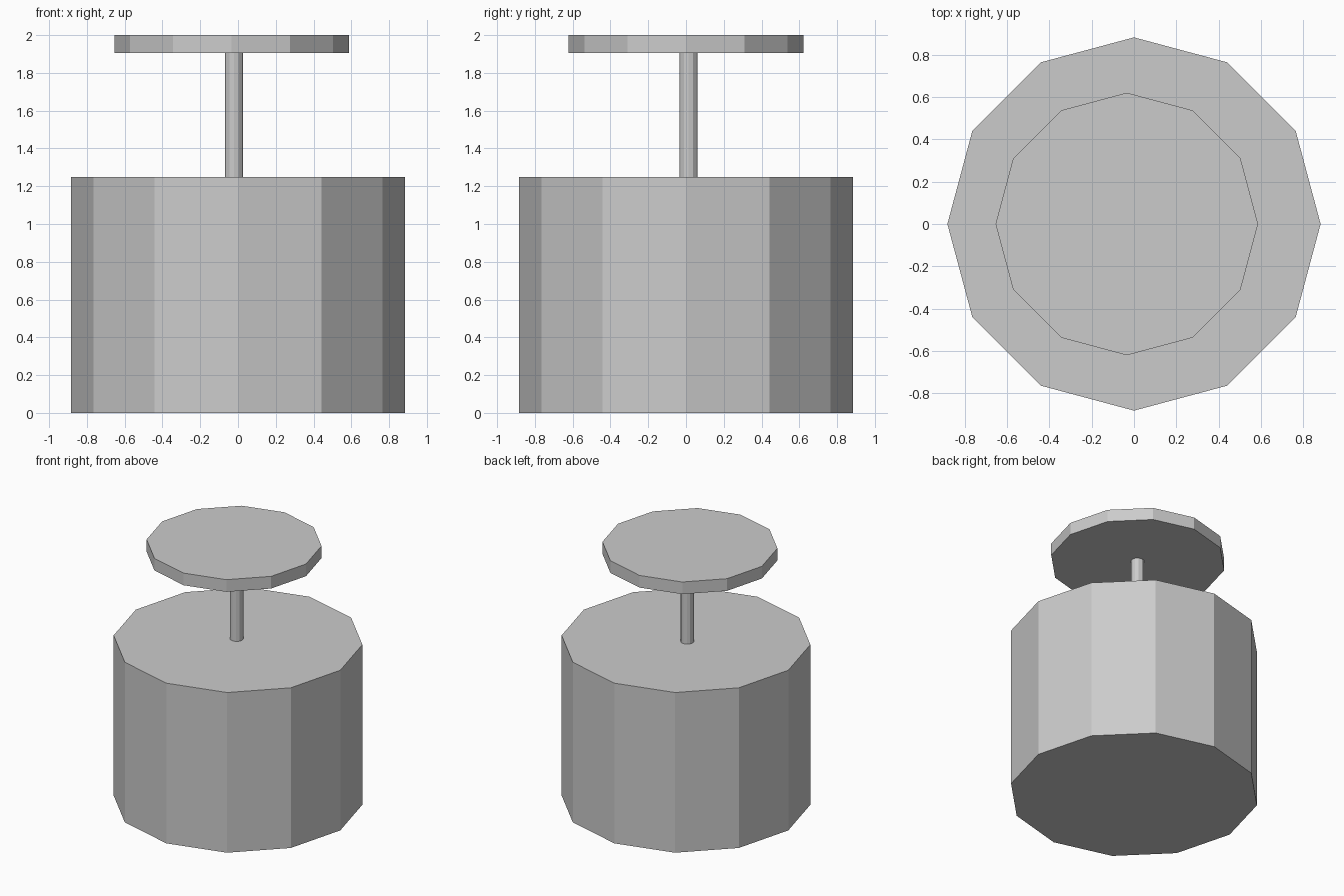
import bpy

if "Cube" in bpy.data.objects:
    bpy.data.objects.remove(bpy.data.objects["Cube"])


def prism(name, radius, z0, z1, x=0.0, y=0.0, sides=12):
    """Flat-faced upright prism with a corner on each axis."""
    bpy.ops.mesh.primitive_cylinder_add(
        vertices=sides, radius=radius, depth=z1 - z0,
        location=(x, y, (z0 + z1) / 2))
    obj = bpy.context.object
    obj.name = name
    return obj


# Heavy drum body
prism("drum_body", 0.883, 0.0, 1.25)

# Thin stem, slightly off centre
prism("stem", 0.048, 1.25, 1.905, x=-0.021, y=0.013)

# Flat disc on top
prism("top_disc", 0.621, 1.905, 2.0, x=-0.034)
